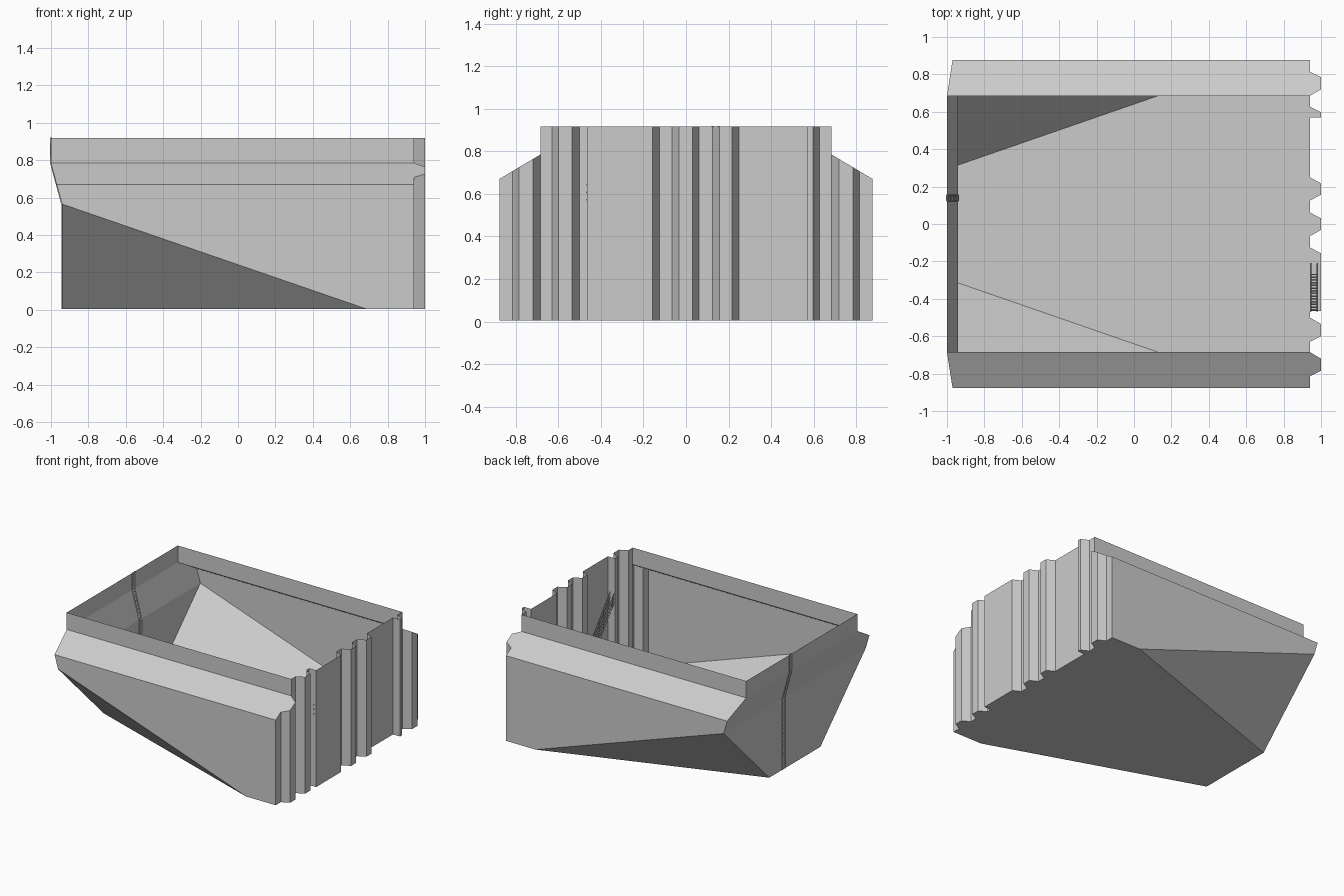
import bpy
import bmesh
from mathutils import Vector

if "Cube" in bpy.data.objects:
    bpy.data.objects.remove(bpy.data.objects["Cube"])

# Main dimensions
BASE, CHAMFER, SHOULDER, RIM, TOP = 0.005, 0.565, 0.67, 0.785, 0.917
REAR, RIDGE, END, LIP = 0.94, 1.0, -0.94, -1.0
BULGE = -0.97
WIDE, INNER, KEEL = 0.878, 0.685, 0.315
CENTRE = Vector((0, 0, 0.45))


def link_mesh(name, bm):
    mesh = bpy.data.meshes.new(name)
    bm.to_mesh(mesh)
    bm.free()
    obj = bpy.data.objects.new(name, mesh)
    bpy.context.collection.objects.link(obj)
    return obj


def panels(name, polygons):
    """Flat sheets, each turned to face away from the middle of the hull."""
    bm = bmesh.new()
    for points in polygons:
        face = bm.faces.new([bm.verts.new(p) for p in points])
        face.normal_update()
        if face.normal.dot(face.calc_center_median() - CENTRE) < 0:
            face.normal_flip()
    bmesh.ops.remove_doubles(bm, verts=bm.verts, dist=0.0005)
    return link_mesh(name, bm)


def bars(name, paths, radius):
    """Thin square bars along polylines."""
    curve = bpy.data.curves.new(name, "CURVE")
    curve.dimensions = "3D"
    curve.bevel_depth = radius
    curve.bevel_resolution = 0
    curve.use_fill_caps = True
    for path in paths:
        spline = curve.splines.new("POLY")
        spline.points.add(len(path) - 1)
        for point, co in zip(spline.points, path):
            point.co = (*co, 1)
    obj = bpy.data.objects.new(name, curve)
    bpy.context.collection.objects.link(obj)
    return obj


def shoulder_height(y):
    return SHOULDER + (WIDE - abs(y)) / (WIDE - INNER) * (RIM - SHOULDER)


# Corrugated rear wall profile: each ridge is (foot, crest, crest, foot) in y
ridges = [
    (-0.815, -0.785, -0.72, -INNER),
    (-0.63, -0.60, -0.535, -0.50),
    (-0.465, -0.465, -0.157, -0.125),
    (-0.065, -0.032, 0.03, 0.062),
    (0.125, 0.157, 0.217, 0.25),
    (0.57, 0.57, 0.597, 0.627),
    (INNER, 0.72, 0.785, 0.815),
]
profile = [(REAR, -WIDE)]
for foot_a, crest_a, crest_b, foot_b in ridges:
    profile += [(REAR, foot_a), (RIDGE, crest_a), (RIDGE, crest_b), (REAR, foot_b)]
profile.append((REAR, WIDE))

bm = bmesh.new()
for (xa, ya), (xb, yb) in zip(profile, profile[1:]):
    outside = abs(ya + yb) / 2 > INNER
    za, zb = (shoulder_height(ya), shoulder_height(yb)) if outside else (TOP, TOP)
    corners = [(xa, ya, BASE), (xb, yb, BASE), (xb, yb, zb), (xa, ya, za)]
    bm.faces.new([bm.verts.new(c) for c in corners])
bmesh.ops.remove_doubles(bm, verts=bm.verts, dist=0.0005)
link_mesh("corrugated_rear_wall", bm)

# Floor follows the corrugated profile and tapers toward the sloping end
floor = [(END, -KEEL, BASE), (0.685, -WIDE, BASE)]
floor += [(x, y, BASE) for x, y in profile]
floor += [(0.685, WIDE, BASE), (END, KEEL, BASE)]
panels("floor", [floor])

# Side walls, bottom chamfers, shoulders and upper rims on both sides
for side, s in (("left", 1), ("right", -1)):
    w, n, k = s * WIDE, s * INNER, s * KEEL
    panels(side + "_side_wall", [[
        (END, w, CHAMFER), (0.685, w, BASE), (REAR, w, BASE),
        (REAR, w, SHOULDER), (BULGE, w, SHOULDER)]])
    panels(side + "_bottom_chamfer", [[
        (END, k, BASE), (0.685, w, BASE), (END, w, CHAMFER)]])
    cap = [(REAR, 0.815), (RIDGE, 0.785), (RIDGE, 0.72), (REAR, INNER)]
    shoulder = [(BULGE, w, SHOULDER), (REAR, w, SHOULDER)]
    shoulder += [(x, s * y, shoulder_height(y)) for x, y in cap]
    shoulder.append((LIP, n, RIM))
    panels(side + "_shoulder", [shoulder])
    panels(side + "_rim", [[
        (LIP, n, RIM), (REAR, n, RIM), (REAR, n, TOP), (LIP, n, TOP)]])

# End wall: upright foot, outward flare and upright lip
foot = [(END, KEEL, BASE), (END, WIDE, CHAMFER)]
flare = [(END, WIDE, CHAMFER), (BULGE, WIDE, SHOULDER), (LIP, INNER, RIM)]
lip = [(LIP, INNER, RIM), (LIP, INNER, TOP)]
panels("end_wall", [
    half + [(x, -y, z) for x, y, z in reversed(half)]
    for half in (foot, flare, lip)])

# Ladder running up the end wall
track = [(END, 0.004), (END, CHAMFER), (LIP, RIM), (LIP, 0.92)]
bars("end_ladder_rails",
     [[(x, y, z) for x, z in track] for y in (0.125, 0.153)], 0.005)
rungs = []
for i in range(28):
    z = 0.03 + i * 0.032
    t = min(max((z - CHAMFER) / (RIM - CHAMFER), 0), 1)
    x = END + t * (LIP - END)
    rungs.append([(x, 0.125, z), (x, 0.153, z)])
bars("end_ladder_rungs", rungs, 0.004)

# Small stair rising inside the wide ridge of the rear wall
near, far = 0.945, 0.98
bars("stair_handrails",
     [[(x, -0.21, 0.32 + drop), (x, -0.467, 0.645 + drop)]
      for x in (near, far) for drop in (0, -0.035, -0.07)], 0.003)
treads, posts = [], []
for i in range(14):
    y, z = -0.27 - i * 0.0145, 0.325 + i * 0.0185
    treads.append([(near, y, z), (far, y, z)])
    if i % 4 == 0:
        posts += [[(x, y, z), (x, y, z + 0.07)] for x in (near, far)]
bars("stair_treads", treads, 0.004)
bars("stair_posts", posts, 0.003)
